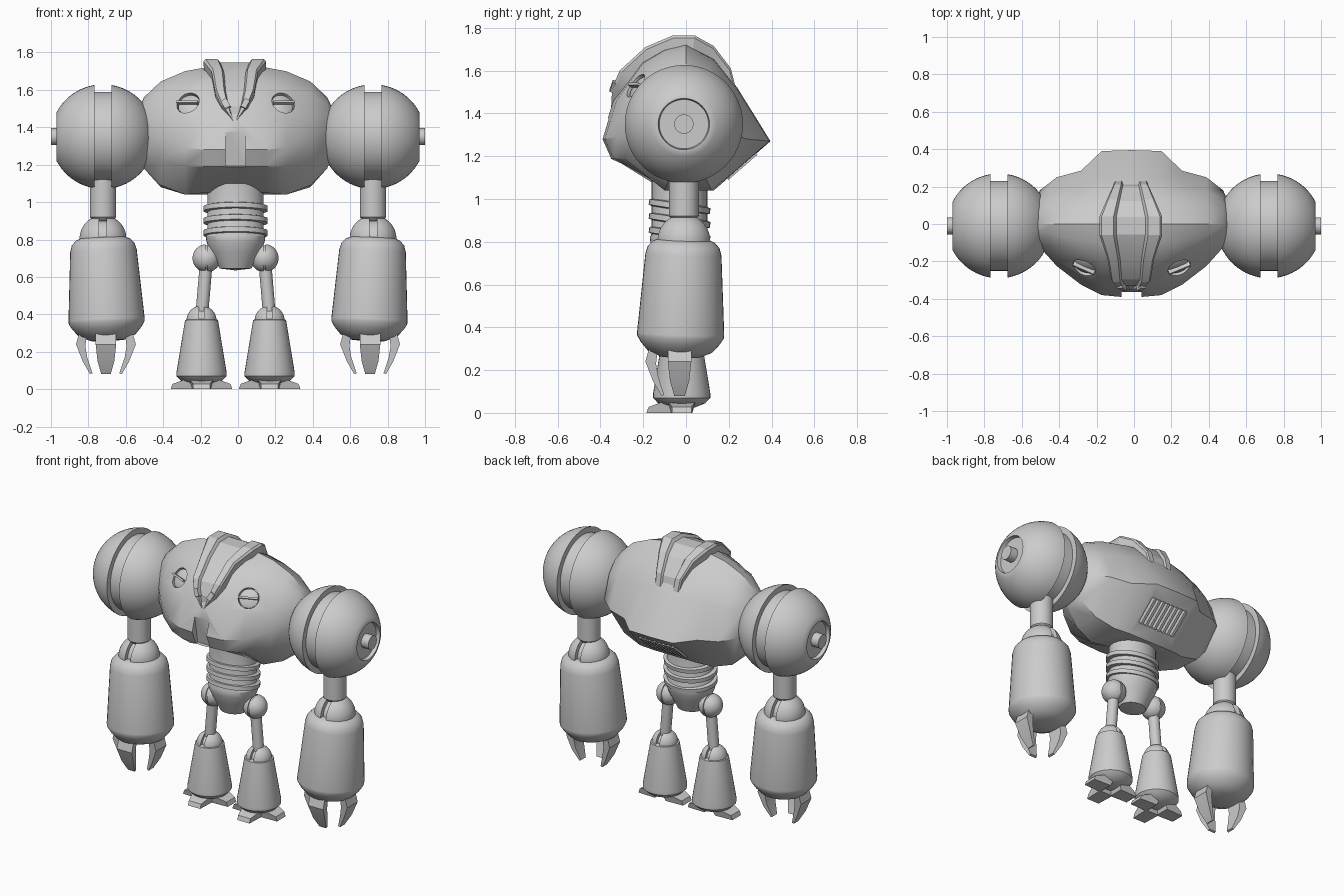
import bpy, bmesh, math
from mathutils import Matrix, Vector, Euler

if "Cube" in bpy.data.objects:
    bpy.data.objects.remove(bpy.data.objects["Cube"])

CX = -0.013  # middle parts sit slightly off centre


def finish(name, bm, mat=None, angle=32):
    if mat is not None:
        bm.transform(mat)
    bmesh.ops.recalc_face_normals(bm, faces=bm.faces)
    me = bpy.data.meshes.new(name)
    bm.to_mesh(me)
    bm.free()
    ob = bpy.data.objects.new(name, me)
    bpy.context.collection.objects.link(ob)
    smooth(ob, angle)
    return ob


def smooth(ob, angle=32):
    bpy.ops.object.select_all(action='DESELECT')
    ob.select_set(True)
    bpy.context.view_layer.objects.active = ob
    bpy.ops.object.shade_smooth_by_angle(angle=math.radians(angle))


def place(loc, rot=(0, 0, 0), scale=(1, 1, 1)):
    return Matrix.LocRotScale(Vector(loc), Euler(rot), Vector(scale))


def loft(name, rings, mat=None, angle=32):
    """Skin closed rings of equal length and cap both ends."""
    bm = bmesh.new()
    vs = [[bm.verts.new(p) for p in r] for r in rings]
    n = len(vs[0])
    for a, b in zip(vs, vs[1:]):
        for i in range(n):
            j = (i + 1) % n
            bm.faces.new((a[i], a[j], b[j], b[i]))
    bm.faces.new(vs[0])
    bm.faces.new(vs[-1])
    return finish(name, bm, mat, angle)


def lathe(name, prof, mat, axis='Z', seg=36):
    """Turn (radius, height) points about Z or X."""
    rings = []
    for r, h in prof:
        ring = []
        for i in range(seg):
            a = math.tau * i / seg
            c, s = max(r, .001) * math.cos(a), max(r, .001) * math.sin(a)
            ring.append((h, c, s) if axis == 'X' else (c, s, h))
        rings.append(ring)
    return loft(name, rings, mat)


def grooved_ball(name, R, half, core, loc, rot=(0, 0, 0)):
    """Ball about the X axis with a groove around its middle."""
    a0 = math.asin(half / R)
    arc = [a0 + (math.pi / 2 - a0) * i / 10 for i in range(11)]
    right = [(R * math.cos(a), R * math.sin(a)) for a in arc]
    left = [(r, -h) for r, h in reversed(right)]
    return lathe(name, left + [(core, -half), (core, half)] + right, place(loc, rot), 'X')


def blade(name, pts, mat):
    """Prism from (reach, z, half width) outline points; reach runs along -Y."""
    bm = bmesh.new()
    a = [bm.verts.new((-w, -r, z)) for r, z, w in pts]
    b = [bm.verts.new((w, -r, z)) for r, z, w in pts]
    bm.faces.new(a)
    bm.faces.new(b)
    for i in range(len(pts)):
        j = (i + 1) % len(pts)
        bm.faces.new((a[i], a[j], b[j], b[i]))
    return finish(name, bm, mat, 20)


def box(name, size, loc, rot=(0, 0, 0)):
    bm = bmesh.new()
    bmesh.ops.create_cube(bm, size=1)
    return finish(name, bm, place(loc, rot, size))


def cut(ob, cutter):
    m = ob.modifiers.new('cut', 'BOOLEAN')
    m.operation, m.solver, m.object = 'DIFFERENCE', 'EXACT', cutter
    bpy.context.view_layer.objects.active = ob
    bpy.ops.object.modifier_apply(modifier='cut')
    bpy.data.objects.remove(cutter)


# Torso: (y, z) sections from front ridge over the top to the belly
sections = {
    0.00: [(-.395, 1.28), (-.34, 1.46), (-.21, 1.64), (-.1, 1.705), (0, 1.73), (.13, 1.66),
           (.24, 1.52), (.395, 1.27), (.13, 1.04), (-.08, 1.065), (-.355, 1.19)],
    0.16: [(-.38, 1.28), (-.325, 1.46), (-.2, 1.635), (-.1, 1.695), (0, 1.72), (.13, 1.65),
           (.24, 1.51), (.39, 1.27), (.13, 1.04), (-.09, 1.05), (-.34, 1.19)],
    0.27: [(-.325, 1.29), (-.28, 1.46), (-.17, 1.61), (-.09, 1.67), (0, 1.70), (.12, 1.63),
           (.21, 1.50), (.285, 1.28), (.12, 1.04), (-.1, 1.04), (-.29, 1.19)],
    0.40: [(-.225, 1.34), (-.195, 1.46), (-.12, 1.58), (-.06, 1.625), (0, 1.645), (.1, 1.59),
           (.18, 1.48), (.25, 1.29), (.1, 1.08), (-.08, 1.09), (-.2, 1.22)],
    0.49: [(-.125, 1.39), (-.11, 1.46), (-.08, 1.52), (-.04, 1.55), (0, 1.56), (.07, 1.53),
           (.13, 1.46), (.18, 1.31), (.07, 1.18), (-.06, 1.18), (-.12, 1.28)],
    0.54: [(-.04, 1.40), (-.035, 1.42), (-.03, 1.44), (-.02, 1.45), (0, 1.455), (.03, 1.44),
           (.05, 1.42), (.06, 1.36), (.03, 1.31), (-.03, 1.31), (-.04, 1.36)],
}
xs = sorted(sections)
torso = loft('torso', [[(CX + math.copysign(x, k), y, z) for y, z in sections[x]]
                       for k, x in [(-1, x) for x in reversed(xs[1:])] + [(1, x) for x in xs]])
bpy.context.view_layer.update()
eyes = [torso.ray_cast(Vector((CX + s * .255, -1, 1.53)), Vector((0, 1, 0)))[1:3] for s in (-1, 1)]

# Round chest lamps sunk into the torso
for p, n in eyes:
    q = n.to_track_quat('Z', 'Y')
    m = Matrix.LocRotScale(p, q, None)
    cut(torso, lathe('lamp_cutter', [(.064, -.03), (.064, .06)], m))
    lathe('chest_lamp', [(.06, -.04), (.06, -.015), (.05, -.008), (0, -.005)], m)
    bm = bmesh.new()
    bmesh.ops.create_cube(bm, size=1)
    finish('lamp_bar', bm, m @ Matrix.Diagonal((.122, .012, .03, 1)))

# Front slot and rear vent
cut(torso, box('slot_cutter', (.105, .12, .23), (CX, -.41, 1.295), (.17, 0, 0)))
tilt = math.atan2(.23, .265)
cut(torso, box('vent_cutter', (.28, .17, .07), (CX, .26, 1.155), (tilt, 0, 0)))
for i in range(8):
    box('vent_slat', (.016, .18, .04), (CX - .119 + .034 * i, .253, 1.163), (tilt, 0, 0))
smooth(torso)

# Head crest: grooved strip running over the torso (y, z, half width)
crest = [(-.35, 1.43, .006), (-.345, 1.52, .07), (-.31, 1.6, .105), (-.19, 1.71, .125),
         (-.06, 1.765, .168), (.04, 1.765, .168), (.13, 1.715, .13), (.21, 1.61, .095), (.23, 1.53, .088)]
rings = []
for y, z, w in crest:
    def at(f):
        return y * f, 1.35 + (z - 1.35) * f
    half = [(w * .97, .8), (w, .97), (w * .93, 1), (w * .55, 1), (w * .46, .955)]
    rings.append([(CX - .004 + u, *at(f)) for u, f in half]
                 + [(CX - .004 - u, *at(f)) for u, f in reversed(half)])
loft('head_crest', rings, angle=20)
for s in (-1, 1):
    box('visor_slit', (.03, .03, .05), (CX + s * .05, -.335, 1.525), (-.3, s * .5, 0))

# Waist, bellows rings and pelvis
lathe('waist', [(.15, 1.1), (.15, .84), (.16, .82), (.155, .785), (.13, .73), (.085, .645), (0, .635)],
      place((CX, -.03, 0), (0, 0, 0), (1, .87, 1)))
for z in (.965, .90, .835):
    lathe('waist_ring', [(.15, -.018), (.172, -.013), (.172, .013), (.15, .018)],
          place((CX, -.03, z), (-.15, 0, 0), (1, .84, 1)))

claw = [(.10, .31, .05), (.14, .31, .055), (.16, .24, .055), (.125, .15, .045),
        (.085, .08, .025), (.072, .085, .025), (.1, .17, .045), (.11, .23, .05)]
toe = [(.02, .055, .065), (.08, .055, .065), (.155, .028, .045), (.165, 0, .045), (.04, 0, .05)]

for s in (-1, 1):
    # Shoulder: grooved ball, dished outer end and hub
    R, ax = .28, .722 * s
    ball = [(R * math.cos(a), R * math.sin(a)) for a in [-math.pi / 2 + i * 1.409 / 14 for i in range(15)]]
    outer = [(R * math.cos(a), R * math.sin(a)) for a in [.1615 + i * .927 / 10 for i in range(11)]]
    prof = ball + [(.24, -.045), (.24, .045)] + outer
    prof += [(.12, .248), (.115, .225), (.045, .225), (.045, .278), (0, .278)]
    lathe('shoulder', [(r, h * s) for r, h in prof], place((ax, -.01, 1.35)), 'X', 48)

    # Upper arm, elbow, forearm and three claws
    lathe('upper_arm', [(.07, 1.12), (.07, .92), (.05, .9)], place((ax, -.01, 0)))
    grooved_ball('elbow', .125, .02, .095, (ax, -.01, .805))
    lathe('forearm', [(.12, .01), (.145, 0), (.168, -.025), (.178, -.06), (.204, -.43), (.203, -.445),
                      (.185, -.475), (.15, -.515), (.09, -.54), (0, -.545)],
          place((ax, -.01, .80), (-.035, .045 * s, 0)), seg=40)
    for a in (-90, 0, 90):
        blade('claw', claw, place((.706 * s, -.03, 0), (0, 0, math.radians(a))))

    # Hip, thigh, knee, calf and three toes
    hip, knee = Vector((CX + .155 * s, -.02, .70)), Vector((CX + .182 * s, -.02, .38))
    grooved_ball('hip', .075, .006, .068, hip)
    d = knee - hip
    lathe('thigh', [(.034, 0), (.034, d.length)], Matrix.LocRotScale(hip, d.to_track_quat('Z', 'Y'), None), seg=20)
    grooved_ball('knee', .08, .013, .06, (knee.x, -.02, .367))
    lathe('calf', [(.07, .375), (.088, .37), (.134, .09), (.134, .07), (.11, .045), (.06, .025), (0, .02)],
          place((knee.x, -.02, 0)))
    for a in (-90, 0, 90):
        blade('toe', toe, place((knee.x, -.02, 0), (0, 0, math.radians(a))))
